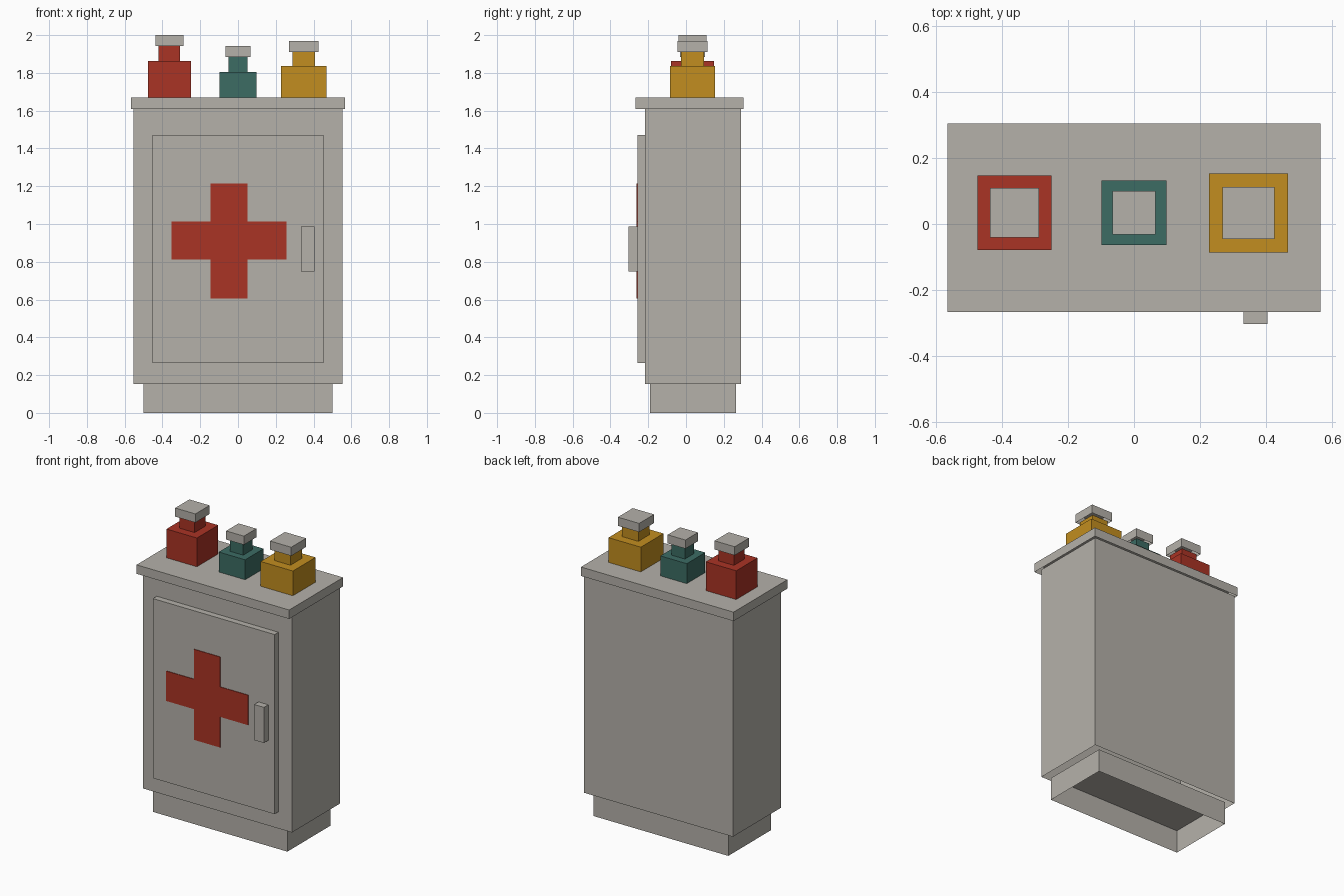
import bpy
import bmesh

cube = bpy.data.objects.get("Cube")
if cube:
    bpy.data.objects.remove(cube, do_unlink=True)


def material(name, rgb):
    mat = bpy.data.materials.new(name)
    mat.use_nodes = True
    mat.diffuse_color = (*rgb, 1)
    mat.node_tree.nodes["Principled BSDF"].inputs["Base Color"].default_value = (*rgb, 1)
    return mat


grey = material("warm_grey", (0.46, 0.44, 0.40))
red = material("red", (0.40, 0.033, 0.018))
teal = material("teal", (0.045, 0.15, 0.127))
amber = material("amber", (0.54, 0.27, 0.014))


def finish(name, bm, mat):
    mesh = bpy.data.meshes.new(name)
    bm.to_mesh(mesh)
    bm.free()
    mesh.materials.append(mat)
    obj = bpy.data.objects.new(name, mesh)
    bpy.context.scene.collection.objects.link(obj)
    return obj


def box(name, x, y, z, mat, open_bottom=False):
    """Box spanning the (low, high) ranges, optionally a shell open below."""
    bm = bmesh.new()
    bmesh.ops.create_cube(bm, size=1)
    for v in bm.verts:
        v.co = [r[0] if c < 0 else r[1] for c, r in zip(v.co, (x, y, z))]
    if open_bottom:
        bm.normal_update()
        under = [f for f in bm.faces if f.normal.z < -0.5]
        bmesh.ops.delete(bm, geom=under, context="FACES_ONLY")
    return finish(name, bm, mat)


# Cabinet: stacked shells
box("plinth", (-0.5, 0.5), (-0.19, 0.265), (0, 0.153), grey, True)
box("cabinet_body", (-0.553, 0.553), (-0.217, 0.292), (0.153, 1.61), grey, True)
box("cabinet_lid", (-0.567, 0.567), (-0.267, 0.305), (1.61, 1.67), grey, True)

# Door and handle
box("door", (-0.452, 0.452), (-0.258, -0.217), (0.265, 1.471), grey)
box("door_handle", (0.333, 0.406), (-0.304, -0.258), (0.748, 0.987), grey)


def cross(name, x, z, y, mat):
    """Thin plus-shaped plate; x and z each list four rising edge positions."""
    bm = bmesh.new()
    steps = [(0, 1), (1, 1), (1, 0), (2, 0), (2, 1), (3, 1),
             (3, 2), (2, 2), (2, 3), (1, 3), (1, 2), (0, 2)]
    face = bm.faces.new([bm.verts.new((x[i], y[1], z[j])) for i, j in steps])
    side = bmesh.ops.extrude_face_region(bm, geom=[face])["geom"]
    for v in side:
        if isinstance(v, bmesh.types.BMVert):
            v.co.y = y[0]
    bmesh.ops.recalc_face_normals(bm, faces=bm.faces)
    return finish(name, bm, mat)


cross("door_cross", (-0.352, -0.145, 0.05, 0.257),
      (0.606, 0.812, 1.013, 1.214), (-0.262, -0.257), red)


def bottle(name, cx, halves, tops, mat):
    """Square bottle: body, neck and cap stacked on the lid."""
    cy, low = 0.034, 1.67
    parts = zip(("body", "neck", "cap"), halves, tops, (mat, mat, grey))
    for part, h, top, colour in parts:
        box(f"{name}_{part}", (cx - h, cx + h), (cy - h, cy + h),
            (low, top), colour, True)
        low = top


bottle("red_bottle", -0.363, (0.113, 0.057, 0.075), (1.863, 1.942, 2.0), red)
bottle("teal_bottle", 0, (0.098, 0.05, 0.066), (1.804, 1.884, 1.942), teal)
bottle("amber_bottle", 0.348, (0.12, 0.06, 0.079), (1.836, 1.911, 1.969), amber)
